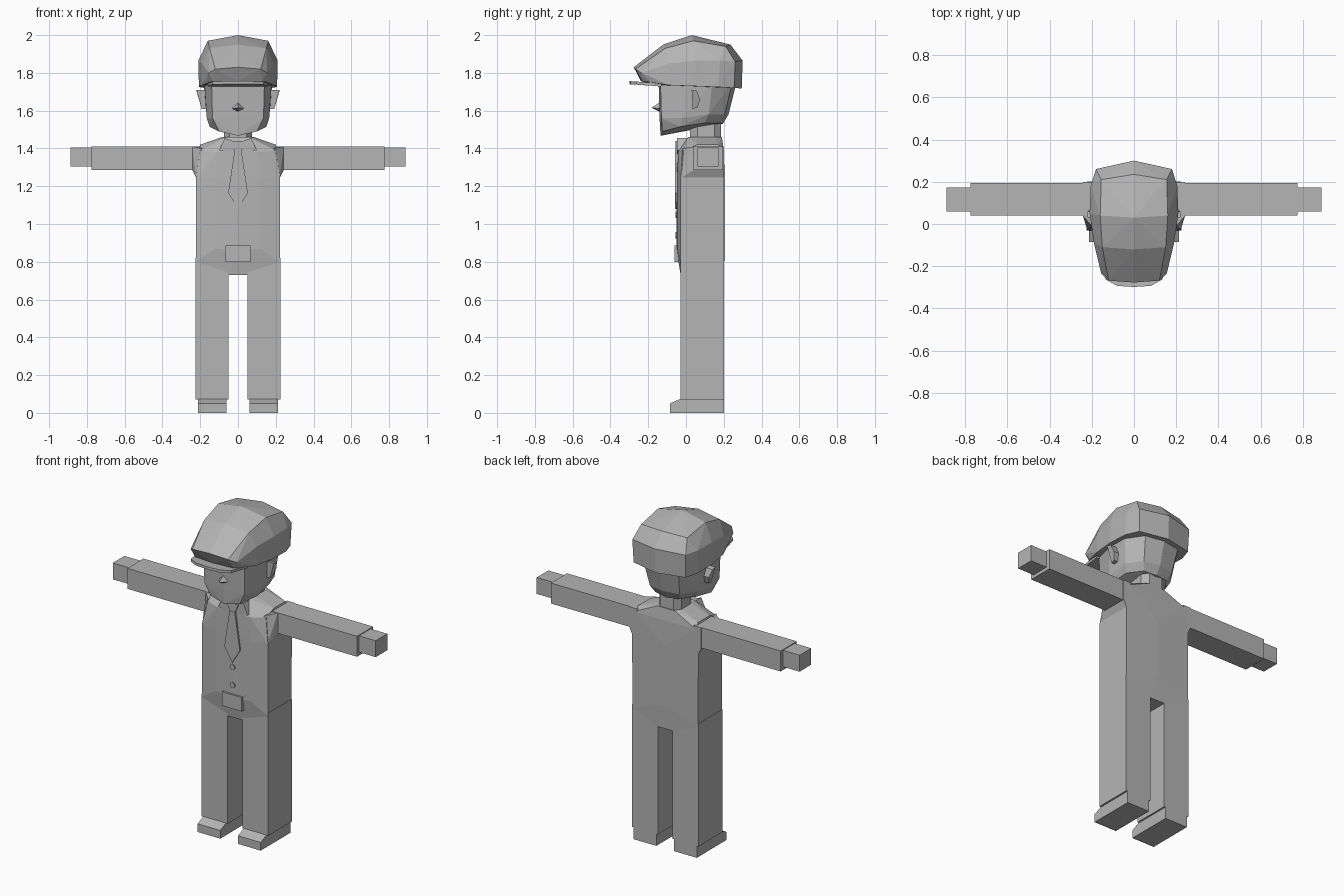
import bpy, bmesh, math

grey = bpy.data.materials.new("plain grey")
grey.diffuse_color = (0.46, 0.46, 0.46, 1)


def hull(name, pts, mirror=False):
    """Faceted solid wrapped around points; mirror adds the points at -x."""
    pts = list(pts)
    if mirror:
        pts += [(-x, y, z) for x, y, z in pts if x > 0]
    bm = bmesh.new()
    for p in pts:
        bm.verts.new(p)
    res = bmesh.ops.convex_hull(bm, input=bm.verts)
    junk = {v for v in res["geom_interior"] + res["geom_unused"]
            if isinstance(v, bmesh.types.BMVert) and v.is_valid}
    bmesh.ops.delete(bm, geom=list(junk), context='VERTS')
    bmesh.ops.dissolve_limit(bm, angle_limit=math.radians(1),
                             verts=bm.verts, edges=bm.edges)
    bmesh.ops.recalc_face_normals(bm, faces=bm.faces)
    me = bpy.data.meshes.new(name)
    bm.to_mesh(me)
    bm.free()
    me.materials.append(grey)
    ob = bpy.data.objects.new(name, me)
    bpy.context.collection.objects.link(ob)
    return ob


def box(name, x, y, z):
    return hull(name, [(a, b, c) for a in x for b in y for c in z])


def plate(name, outline, y0, y1):
    """Flat shape in x and z with depth from y0 to y1."""
    return hull(name, [(x, y, z) for x, z in outline for y in (y0, y1)])


# Torso with sloped shoulders and a tapered hem
hull("torso", [
    (0.05, -0.028, 0.73), (0.05, 0.2, 0.73),
    (0.222, -0.03, 0.80), (0.222, 0.2, 0.80),
    (0, -0.05, 0.86), (0.12, -0.045, 0.87), (0, 0.205, 0.88),
    (0.223, -0.03, 1.24), (0.223, 0.2, 1.24),
    (0, -0.05, 1.24), (0.12, -0.045, 1.24), (0, 0.205, 1.24),
    (0, -0.045, 1.38), (0.11, -0.042, 1.38), (0.20, -0.015, 1.39),
    (0.21, 0.2, 1.39), (0.20, 0.06, 1.42), (0.20, 0.17, 1.42),
    (0.06, 0.01, 1.46), (0.085, 0.06, 1.46), (0.085, 0.15, 1.46),
    (0.06, 0.19, 1.46)], True)

# Neck
hull("neck", [(x, y, z) for z in (1.40, 1.57) for x, y in
              ((0.045, 0.02), (0.075, 0.06), (0.075, 0.15), (0.045, 0.185))], True)

# Limbs, repeated on both sides
for side, s in (("left", 1), ("right", -1)):
    hull(side + "_shoulder", [(s * x, y, z) for x, y, z in (
        (0.19, -0.02, 1.40), (0.22, -0.03, 1.24), (0.19, 0.2, 1.41), (0.22, 0.2, 1.24),
        (0.242, 0.038, 1.41), (0.242, 0.2, 1.41),
        (0.242, 0.038, 1.285), (0.242, 0.2, 1.285))])
    box(side + "_arm", (s * 0.2, s * 0.775), (0.04, 0.195), (1.285, 1.41))
    box(side + "_hand", (s * 0.77, s * 0.887), (0.06, 0.172), (1.305, 1.405))
    box(side + "_leg", (s * 0.05, s * 0.224), (-0.03, 0.2), (0.072, 0.82))
    # Shoe with a sloped toe
    hull(side + "_shoe", [(s * x, y, z) for x in (0.06, 0.213) for y, z in (
        (-0.085, 0), (-0.085, 0.05), (-0.03, 0.074), (0.2, 0.074), (0.2, 0))])
    # Ear flaring outward at the top
    ear = ((0.03, 1.71, 0.22), (0.058, 1.705, 0.22), (0.075, 1.66, 0.207),
           (0.06, 1.615, 0.193), (0.035, 1.61, 0.192))
    hull(side + "_ear", [p for y, z, x in ear for p in ((s * 0.15, y, z), (s * x, y, z))])
    # Collar flap
    plate(side + "_collar", [(s * x, z) for x, z in (
        (0.03, 1.44), (0.07, 1.455), (0.10, 1.39), (0.015, 1.37))], -0.048, 0.03)

# Faceted head with narrow chin
hull("head", [
    (0, -0.145, 1.75), (0.14, -0.135, 1.75), (0.178, 0, 1.75),
    (0.182, 0.14, 1.75), (0.12, 0.245, 1.75), (0, 0.268, 1.75),
    (0, -0.14, 1.56), (0.135, -0.13, 1.56), (0.165, -0.02, 1.56),
    (0.162, 0.12, 1.58), (0.1, 0.205, 1.58), (0, 0.225, 1.58),
    (0, -0.135, 1.467), (0.10, -0.125, 1.49), (0.15, -0.03, 1.515),
    (0.14, 0.1, 1.535), (0.08, 0.18, 1.535), (0, 0.195, 1.53)], True)

# Nose pyramid
hull("nose", [(0, -0.182, 1.615), (0.037, -0.13, 1.61), (0, -0.13, 1.65),
              (0, -0.13, 1.59)], True)

# Faceted cap overhanging the brow
hull("cap", [
    (0, -0.238, 1.755), (0.13, -0.228, 1.755), (0.155, -0.19, 1.75),
    (0.1, -0.14, 1.735),
    (0, -0.277, 1.83), (0.12, -0.268, 1.82), (0.155, -0.235, 1.80),
    (0, -0.12, 1.95), (0.15, -0.11, 1.93), (0.19, -0.09, 1.85),
    (0, 0.03, 2.0), (0.16, 0.04, 1.97), (0.21, 0.05, 1.865),
    (0, 0.235, 1.95), (0.155, 0.21, 1.94), (0.205, 0.18, 1.865),
    (0, 0.3, 1.865), (0.18, 0.26, 1.86),
    (0, 0.295, 1.718), (0.175, 0.255, 1.72), (0.205, 0.17, 1.725),
    (0.207, 0.04, 1.73), (0.19, -0.09, 1.735)], True)

# Cap visor
hull("visor", [(x, y, z + dz) for dz in (0, 0.016) for x, y, z in (
    (0, -0.298, 1.74), (0.08, -0.293, 1.74), (0.135, -0.262, 1.738),
    (0.16, -0.13, 1.728))], True)

# Necktie: knot and blade
plate("tie_knot", [(-0.04, 1.44), (0.04, 1.44), (0.018, 1.39), (-0.018, 1.39)], -0.055, 0.02)
plate("tie_blade", [(-0.018, 1.39), (0.018, 1.39), (0.052, 1.165), (0, 1.08),
                    (-0.052, 1.165)], -0.057, -0.035)

# Jacket buttons
for i, z in enumerate((1.05, 0.94)):
    ring = [(0.017 * math.cos(a * math.pi / 4), z + 0.017 * math.sin(a * math.pi / 4))
            for a in range(8)]
    plate("button_%d" % (i + 1), ring, -0.056, -0.04)

# Buckle
box("buckle", (-0.067, 0.067), (-0.06, -0.03), (0.80, 0.885))
